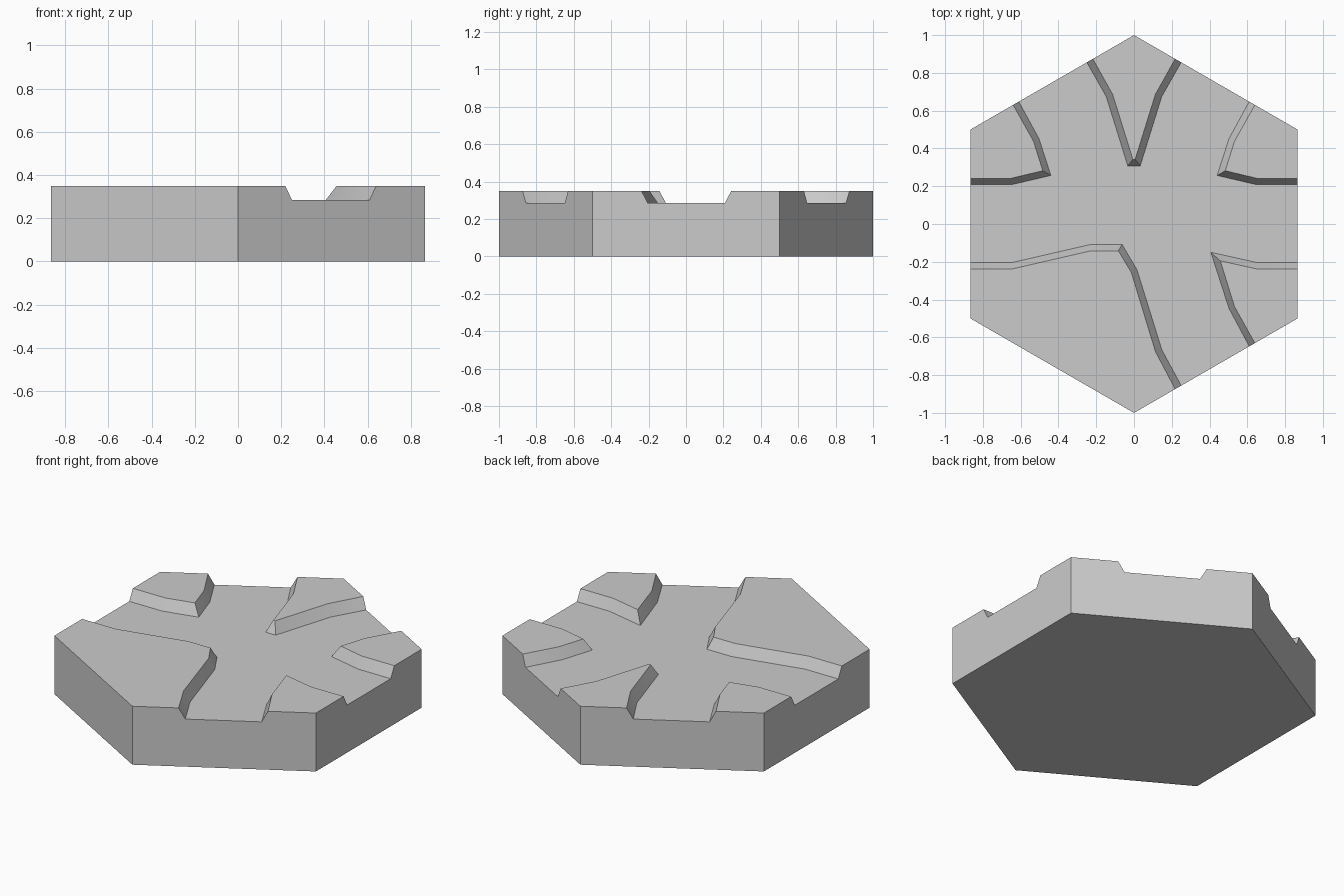
import bpy, bmesh, math

if "Cube" in bpy.data.objects:
    bpy.data.objects.remove(bpy.data.objects["Cube"])

W = math.sqrt(3) / 2      # half width of the hexagon
TOP, BED = 0.35, 0.285    # bank height and channel floor height


def rim(x, side):
    # point on a slanted side of the hexagon
    return (x, side * (1 - abs(x) / math.sqrt(3)))


def mirrored(line):
    return [(-x, y) for x, y in reversed(line)]


# Each bank: foot line, crest line, hexagon corners, all counter-clockwise
north_east = ([(W, .208), (.65, .208), (.44, .257), (.503, .452), rim(.61, 1)],
              [(W, .242), (.65, .242), (.483, .282), (.532, .438), rim(.64, 1)],
              [(W, .5)])
north_west = tuple(mirrored(l) for l in north_east)
n_foot = [rim(.25, 1), (.147, .675), (.033, .308)]
n_crest = [rim(.218, 1), (.113, .686), (.006, .342)]
north = (n_foot + mirrored(n_foot), n_crest + mirrored(n_crest), [(0, 1)])
south_west = ([(-W, -.204), (-.645, -.204), (-.228, -.108), (-.063, -.108),
               (.016, -.243), (.147, -.665), rim(.25, -1)],
              [(-W, -.238), (-.645, -.238), (-.228, -.142), (-.083, -.142),
               (-.014, -.257), (.114, -.677), rim(.218, -1)],
              [(-W, -.5), (0, -1)])
south_east = ([rim(.61, -1), (.503, -.447), (.407, -.15), (.65, -.204), (W, -.204)],
              [rim(.64, -1), (.532, -.437), (.457, -.195), (.65, -.238), (W, -.238)],
              [(W, -.5)])
# north banks run from their right end to their left end
banks = [south_west, south_east, north_east, north,
         (north_west[0], north_west[1], north_west[2])]

bm = bmesh.new()


def verts(points, z):
    return [bm.verts.new((x, y, z)) for x, y in points]


floor, border = [], []
for foot, crest, corners in banks:
    low, high, outer = verts(foot, BED), verts(crest, TOP), verts(corners, TOP)
    # sloping channel walls
    for i in range(len(low) - 1):
        bm.faces.new((low[i], low[i + 1], high[i + 1], high[i]))
    # flat bank top
    bm.faces.new(high + outer[::-1])
    floor += low
    border += [low[0], high[0]] + outer + [high[-1], low[-1]]

# channel floor, outer sides and underside
bm.faces.new(floor)
base = [bm.verts.new((v.co.x, v.co.y, 0)) for v in border]
for i in range(len(border)):
    j = (i + 1) % len(border)
    bm.faces.new((base[i], base[j], border[j], border[i]))
bm.faces.new(base[::-1])

# merge coplanar strips into clean flat sides
bmesh.ops.dissolve_limit(bm, angle_limit=math.radians(.3), verts=bm.verts[:], edges=bm.edges[:])
bmesh.ops.recalc_face_normals(bm, faces=bm.faces[:])
mesh = bpy.data.meshes.new("river_tile")
bm.to_mesh(mesh)
bm.free()
tile = bpy.data.objects.new("river_tile", mesh)
bpy.context.collection.objects.link(tile)
bpy.context.view_layer.objects.active = tile
tile.select_set(True)
bpy.ops.object.shade_smooth_by_angle(angle=math.radians(30))
